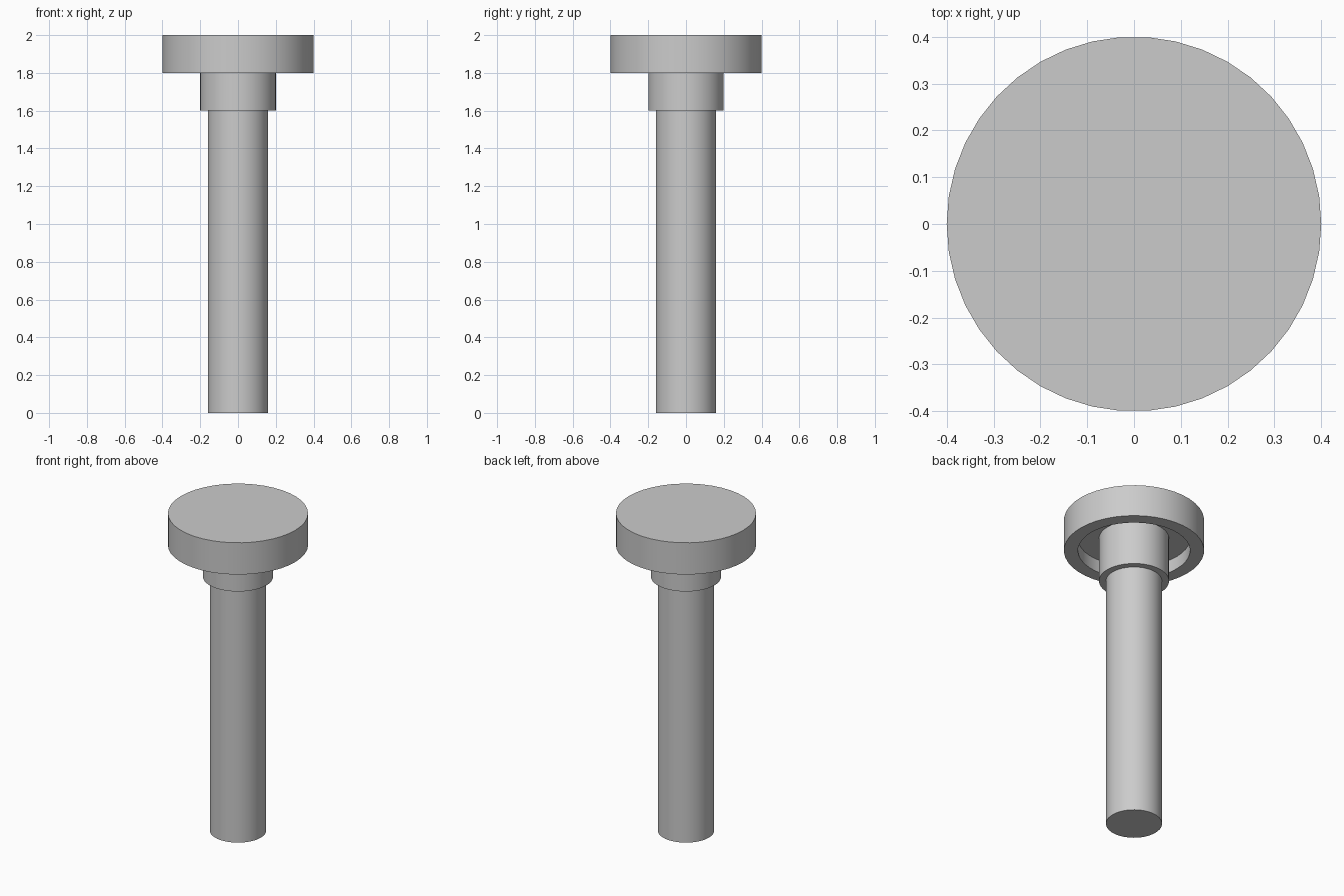
import bpy
import bmesh
from math import radians
from mathutils import Matrix

if "Cube" in bpy.data.objects:
    bpy.data.objects.remove(bpy.data.objects["Cube"], do_unlink=True)

SIDES = 42
GREY = (0.6, 0.6, 0.6, 1.0)

grey = bpy.data.materials.new("plain grey")
grey.use_nodes = True
grey.diffuse_color = GREY
grey.node_tree.nodes["Principled BSDF"].inputs["Base Color"].default_value = GREY


def lathe(name, profile):
    """Closed solid of revolution from (radius, height) points, axis to axis."""
    bm = bmesh.new()
    verts = [bm.verts.new((r, 0, z)) for r, z in profile]
    edges = [bm.edges.new(pair) for pair in zip(verts, verts[1:])]
    bmesh.ops.spin(bm, geom=verts + edges, cent=(0, 0, 0), axis=(0, 0, 1),
                   angle=radians(360), steps=SIDES, use_duplicate=False)
    bmesh.ops.remove_doubles(bm, verts=bm.verts, dist=0.0001)
    bmesh.ops.recalc_face_normals(bm, faces=bm.faces)
    mesh = bpy.data.meshes.new(name)
    bm.to_mesh(mesh)
    bm.free()
    mesh.materials.append(grey)
    obj = bpy.data.objects.new(name, mesh)
    bpy.context.collection.objects.link(obj)
    bpy.ops.object.select_all(action="DESELECT")
    obj.select_set(True)
    bpy.context.view_layer.objects.active = obj
    bpy.ops.object.shade_smooth_by_angle(angle=radians(30))
    return obj


# Stem, collar and the head with its recessed underside, as one turned piece
lathe("headed_pin", [
    (0, 0), (0.16, 0), (0.16, 1.6),
    (0.2, 1.6), (0.2, 1.88),
    (0.32, 1.88), (0.32, 1.8),
    (0.4, 1.8), (0.4, 2), (0, 2),
])
